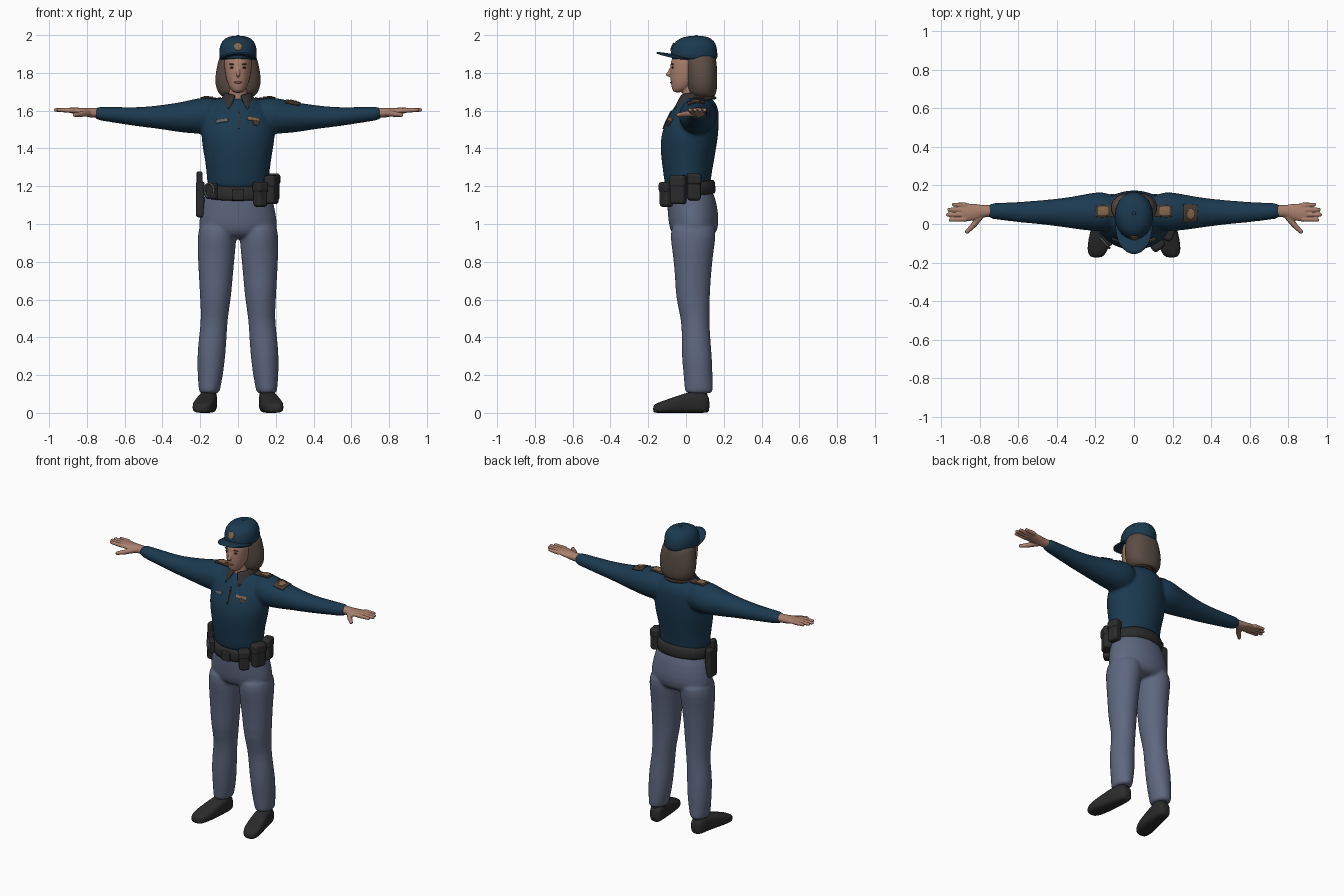
import bpy, bmesh
from math import sin, cos, pi, radians, copysign
from mathutils import Matrix, Vector

default = bpy.data.objects.get("Cube")
if default:
    bpy.data.objects.remove(default, do_unlink=True)


def material(name, *rgb):
    mat = bpy.data.materials.new(name)
    mat.diffuse_color = (*rgb, 1)
    mat.use_nodes = True
    for node in mat.node_tree.nodes:
        if node.type == 'BSDF_PRINCIPLED':
            node.inputs["Base Color"].default_value = (*rgb, 1)
    return mat


navy = material("navy cloth", .011, .042, .08)
slate = material("slate cloth", .112, .137, .215)
skin = material("skin", .40, .215, .152)
brown = material("brown hair", .105, .075, .058)
leather = material("black leather", .024, .024, .025)
charcoal = material("charcoal trim", .035, .031, .03)
gold = material("dull gold", .23, .135, .07)
patch = material("dark brown patch", .06, .043, .032)
steel = material("dull steel", .12, .13, .14)
rose = material("lip rose", .27, .10, .085)


def loft(bm, rings, axis=2, side=1, square=1.0, ripple=0.0, tilt=0.0, n=24):
    """Closed skin over ellipses given as (position, centre a, centre b, radius a, radius b)."""
    loops = []
    for t, ca, cb, ra, rb in rings:
        loop = []
        for i in range(n):
            a = 2 * pi * i / n
            k = 1 + ripple * sin(3 * a + 40 * t)
            c, s = (copysign(abs(v) ** square, v) * k for v in (cos(a), sin(a)))
            p = [ca + ra * c, cb + rb * s]
            p.insert(axis, t)
            p[2] += tilt * p[1]
            loop.append(bm.verts.new((p[0] * side, p[1], p[2])))
        loops.append(loop)
    for low, high in zip(loops, loops[1:]):
        for i in range(n):
            j = (i + 1) % n
            bm.faces.new((low[i], low[j], high[j], high[i]))
    bm.faces.new(loops[0])
    bm.faces.new(loops[-1])


def rod(bm, a, b, ra, rb):
    """Tapered rod with a round tip."""
    a, b = Vector(a), Vector(b)
    turn = (b - a).to_track_quat('Z', 'Y').to_matrix().to_4x4()
    bmesh.ops.create_cone(bm, cap_ends=True, segments=12, radius1=ra, radius2=rb,
                          depth=(b - a).length, matrix=Matrix.Translation((a + b) / 2) @ turn)
    bmesh.ops.create_uvsphere(bm, u_segments=12, v_segments=8, radius=rb,
                              matrix=Matrix.Translation(b))


def finish(name, bm, mat, subsurf=0, voxel=0, relax=0, bevel=0, solid=0):
    bmesh.ops.recalc_face_normals(bm, faces=bm.faces)
    mesh = bpy.data.meshes.new(name)
    bm.to_mesh(mesh)
    bm.free()
    mesh.materials.append(mat)
    mesh.polygons.foreach_set("use_smooth", [True] * len(mesh.polygons))
    ob = bpy.data.objects.new(name, mesh)
    bpy.context.collection.objects.link(ob)
    if subsurf:
        mod = ob.modifiers.new("Subdivide", 'SUBSURF')
        mod.levels = mod.render_levels = subsurf
    if voxel:
        mod = ob.modifiers.new("Fuse", 'REMESH')
        mod.mode, mod.voxel_size, mod.use_smooth_shade = 'VOXEL', voxel, True
    if relax:
        mod = ob.modifiers.new("Relax", 'SMOOTH')
        mod.factor, mod.iterations = .5, relax
    if solid:
        mod = ob.modifiers.new("Thickness", 'SOLIDIFY')
        mod.thickness, mod.offset = solid, 0
    if bevel:
        mod = ob.modifiers.new("Round", 'BEVEL')
        mod.width, mod.segments, mod.harden_normals = bevel, 3, True
    return ob


def ellipsoid(name, centre, radii, mat):
    bm = bmesh.new()
    bmesh.ops.create_uvsphere(bm, u_segments=16, v_segments=10, radius=1,
                              matrix=Matrix.Translation(centre) @ Matrix.Diagonal((*radii, 1)))
    return finish(name, bm, mat)


def plate(name, target, centre, w, h, mat, top=False, disc=False, lift=.003):
    """Thin badge laid on the target's surface."""
    bm = bmesh.new()
    bmesh.ops.create_grid(bm, x_segments=10, y_segments=10, size=1)
    for v in bm.verts:
        x, y = v.co.xy
        if disc:
            x, y = x * (1 - y * y / 2) ** .5, y * (1 - x * x / 2) ** .5
        x, y = x * w / 2, y * h / 2
        v.co = Vector(centre) + Vector((x, y, 0) if top else (x, 0, y))
    ob = finish(name, bm, mat)
    wrap = ob.modifiers.new("Wrap", 'SHRINKWRAP')
    wrap.target, wrap.wrap_mode, wrap.offset = target, 'ABOVE_SURFACE', lift
    solid = ob.modifiers.new("Thickness", 'SOLIDIFY')
    solid.thickness, solid.offset = .006, 0


# Shirt: torso and sleeves fused together
bm = bmesh.new()
loft(bm, [(1.16, 0, .01, .162, .12), (1.24, 0, .008, .165, .124), (1.32, 0, .008, .173, .138),
          (1.4, 0, .013, .188, .149), (1.47, 0, .018, .198, .153), (1.54, 0, .034, .192, .142),
          (1.6, 0, .05, .172, .126), (1.645, 0, .055, .135, .102), (1.68, 0, .06, .08, .06)],
     ripple=.012)
for side in (1, -1):
    loft(bm, [(.08, .065, 1.575, .08, .085), (.16, .064, 1.574, .105, .102),
              (.23, .062, 1.57, .098, .092), (.3, .06, 1.565, .086, .081),
              (.4, .06, 1.565, .071, .065), (.5, .06, 1.566, .061, .053),
              (.6, .062, 1.573, .053, .046), (.7, .066, 1.582, .044, .039),
              (.768, .068, 1.587, .04, .036)], axis=0, side=side, ripple=.025)
shirt = finish("shirt", bm, navy, subsurf=1, voxel=.009, relax=6)

# Trousers: hips and legs fused together
bm = bmesh.new()
loft(bm, [(1.21, 0, .015, .163, .12), (1.12, 0, .03, .188, .132), (1.03, 0, .04, .207, .136),
          (.96, 0, .042, .212, .128), (.92, 0, .04, .15, .09)])
for side in (1, -1):
    loft(bm, [(1.02, .105, .04, .1, .12), (.93, .112, .038, .104, .122),
              (.85, .114, .036, .1, .108), (.72, .118, .036, .09, .095),
              (.6, .12, .036, .082, .09), (.5, .124, .05, .07, .075),
              (.4, .134, .052, .074, .075), (.3, .142, .058, .075, .081),
              (.2, .146, .064, .068, .077), (.12, .152, .068, .056, .075),
              (.1, .153, .068, .054, .073)], side=side, ripple=.015)
finish("trousers", bm, slate, subsurf=1, voxel=.009, relax=4)

# Shoes and hands
for side, label in ((1, "left"), (-1, "right")):
    bm = bmesh.new()
    loft(bm, [(.126, .15, .042, .03, .04), (.1, .153, .056, .044, .056), (.03, .16, .058, .05, .058),
              (-.04, .172, .046, .055, .046), (-.11, .185, .034, .058, .034),
              (-.155, .192, .026, .047, .026), (-.175, .195, .02, .026, .019)],
         axis=1, side=side, square=.65)
    loft(bm, [(.05, .155, .06, .045, .055), (.13, .153, .066, .045, .056)], side=side)
    finish(label + "_shoe", bm, leather, subsurf=1)

    bm = bmesh.new()
    loft(bm, [(.74, .068, 1.588, .03, .026), (.79, .066, 1.59, .033, .025),
              (.82, .062, 1.594, .042, .021), (.86, .06, 1.599, .046, .017),
              (.89, .06, 1.602, .042, .014)], axis=0, side=side)
    for i, tip in enumerate((.95, .965, .958, .935)):
        y = .025 + .024 * i
        rod(bm, (side * .87, y, 1.601), (side * tip, y * 1.1 - .006, 1.604), .014, .01)
    rod(bm, (side * .79, .05, 1.588), (side * .83, -.005, 1.582), .02, .015)
    rod(bm, (side * .83, -.005, 1.582), (side * .865, -.04, 1.578), .015, .011)
    finish(label + "_hand", bm, skin, voxel=.004, relax=2)

# Head with neck and nose
bm = bmesh.new()
loft(bm, [(1.695, 0, -.045, .02, .02), (1.715, 0, -.025, .042, .05), (1.75, 0, -.005, .059, .077),
          (1.8, 0, .01, .069, .095), (1.85, 0, .02, .074, .104), (1.91, 0, .03, .075, .1)])
loft(bm, [(1.58, 0, .04, .055, .055), (1.66, 0, .035, .05, .052), (1.76, 0, .03, .05, .055)])
rod(bm, (0, -.07, 1.84), (0, -.094, 1.792), .007, .013)
finish("head", bm, skin, subsurf=1, voxel=.005, relax=2)
ellipsoid("lips", (0, -.074, 1.75), (.021, .01, .007), rose)
for side, label in ((1, "left"), (-1, "right")):
    ellipsoid(label + "_eye", (side * .03, -.071, 1.828), (.012, .006, .005), leather)
    ellipsoid(label + "_brow", (side * .031, -.071, 1.846), (.018, .007, .004), brown)

# Bobbed hair
bm = bmesh.new()
loft(bm, [(1.665, 0, .09, .075, .055), (1.69, 0, .088, .105, .074), (1.74, 0, .085, .123, .081),
          (1.8, 0, .083, .12, .083), (1.87, 0, .075, .104, .087), (1.91, 0, .07, .09, .08)],
     square=.9)
finish("hair", bm, brown, subsurf=1)

# Cap crown, button and peak
bm = bmesh.new()
loft(bm, [(1.868, 0, .045, .094, .118), (1.878, 0, .043, .1, .125), (1.92, 0, .043, .101, .124),
          (1.955, 0, .045, .094, .114), (1.982, 0, .05, .073, .088), (1.997, 0, .055, .035, .042)])
crown = finish("cap_crown", bm, navy, subsurf=1)
ellipsoid("cap_button", (0, .055, 1.995), (.01, .01, .005), navy)
bm = bmesh.new()
bmesh.ops.create_grid(bm, x_segments=20, y_segments=8, size=1)
for v in bm.verts:
    a, reach = v.co.x * pi / 2, (v.co.y + 1) / 2
    v.co = (.094 * sin(a), .01 - reach * .165 * cos(a) ** .8 if cos(a) > 0 else .01,
            1.885 + .022 * reach * cos(a) - .012 * sin(a) ** 2)
finish("cap_peak", bm, navy, solid=.01)
plate("cap_badge", crown, (0, -.085, 1.95), .048, .06, gold, disc=True)

# Shirt collar, open at the throat
bm = bmesh.new()
bmesh.ops.create_grid(bm, x_segments=32, y_segments=4, size=1)
for v in bm.verts:
    u, fall = v.co.x, (v.co.y + 1) / 2
    a = u * radians(166 - 16 * fall)
    v.co = ((.062 + .032 * fall) * sin(a), .042 + (.066 + .052 * fall) * cos(a),
            1.70 - .02 * u * u - fall * (.035 + .04 * u * u))
finish("collar", bm, charcoal, solid=.01)

# Shirt insignia
plate("zip", shirt, (.004, -.11, 1.56), .008, .12, charcoal)
plate("name_tag", shirt, (-.09, -.1, 1.552), .075, .02, steel)
plate("chest_bar", shirt, (.09, -.1, 1.562), .08, .02, gold)
plate("chest_badge", shirt, (.1, -.1, 1.54), .04, .035, patch, disc=True)
plate("sleeve_patch", shirt, (.295, .05, 1.66), .075, .115, patch, top=True)
plate("sleeve_emblem", shirt, (.295, .05, 1.66), .04, .06, gold, top=True, disc=True, lift=.006)
for side, label in ((1, "left"), (-1, "right")):
    plate(label + "_shoulder_strap", shirt, (side * .15, .068, 1.69), .1, .075, patch, top=True)
    plate(label + "_shoulder_badge", shirt, (side * .158, .068, 1.69), .06, .052, gold,
          top=True, lift=.006)

# Duty belt, rising toward the back
bm = bmesh.new()
loft(bm, [(1.135, 0, .018, .172, .134), (1.142, 0, .018, .181, .141),
          (1.208, 0, .016, .176, .137), (1.216, 0, .016, .167, .13)], tilt=.15, n=40)
finish("belt", bm, leather, subsurf=1)


def belt_box(name, angle, z, w, d, h, out=.015, mat=leather):
    """Rounded case hung on the belt at an angle from the front."""
    a = radians(angle)
    spot = Vector(((.178 + out) * sin(a), .016 - (.138 + out) * cos(a), z))
    bm = bmesh.new()
    bmesh.ops.create_cube(bm, size=1, matrix=Matrix.Translation(spot) @ Matrix.Rotation(a, 4, 'Z')
                          @ Matrix.Diagonal((w, d, h, 1)))
    finish(name, bm, mat, bevel=min(w, d, h) * .3)


for name, angle, z, w, h in (("front", 38, 1.155, .065, .13), ("middle", 68, 1.18, .085, .15),
                             ("rear", 100, 1.195, .07, .14)):
    belt_box(name + "_pouch", angle, z, w, .055, h)
    belt_box(name + "_pouch_flap", angle, z + h * .3, w + .008, .064, h * .45)
belt_box("buckle", 0, 1.155, .06, .02, .06, out=.004)
belt_box("cuff_case", -48, 1.175, .07, .03, .085, out=.008)
belt_box("holster", -92, 1.13, .075, .045, .19, out=.022)
belt_box("holster_grip", -86, 1.235, .04, .03, .085, out=.026)

# Handcuff ring in front of its case
bm = bmesh.new()
a = radians(-48)
place = Matrix.Translation((.205 * sin(a), .016 - .168 * cos(a), 1.178)) @ Matrix.Rotation(a, 4, 'Z')
for i in range(24):
    b, c = (place @ Vector((.036 * cos(t), 0, .036 * sin(t)))
            for t in (2 * pi * i / 24, 2 * pi * (i + 1) / 24))
    rod(bm, b, c, .006, .006)
finish("handcuffs", bm, steel)
